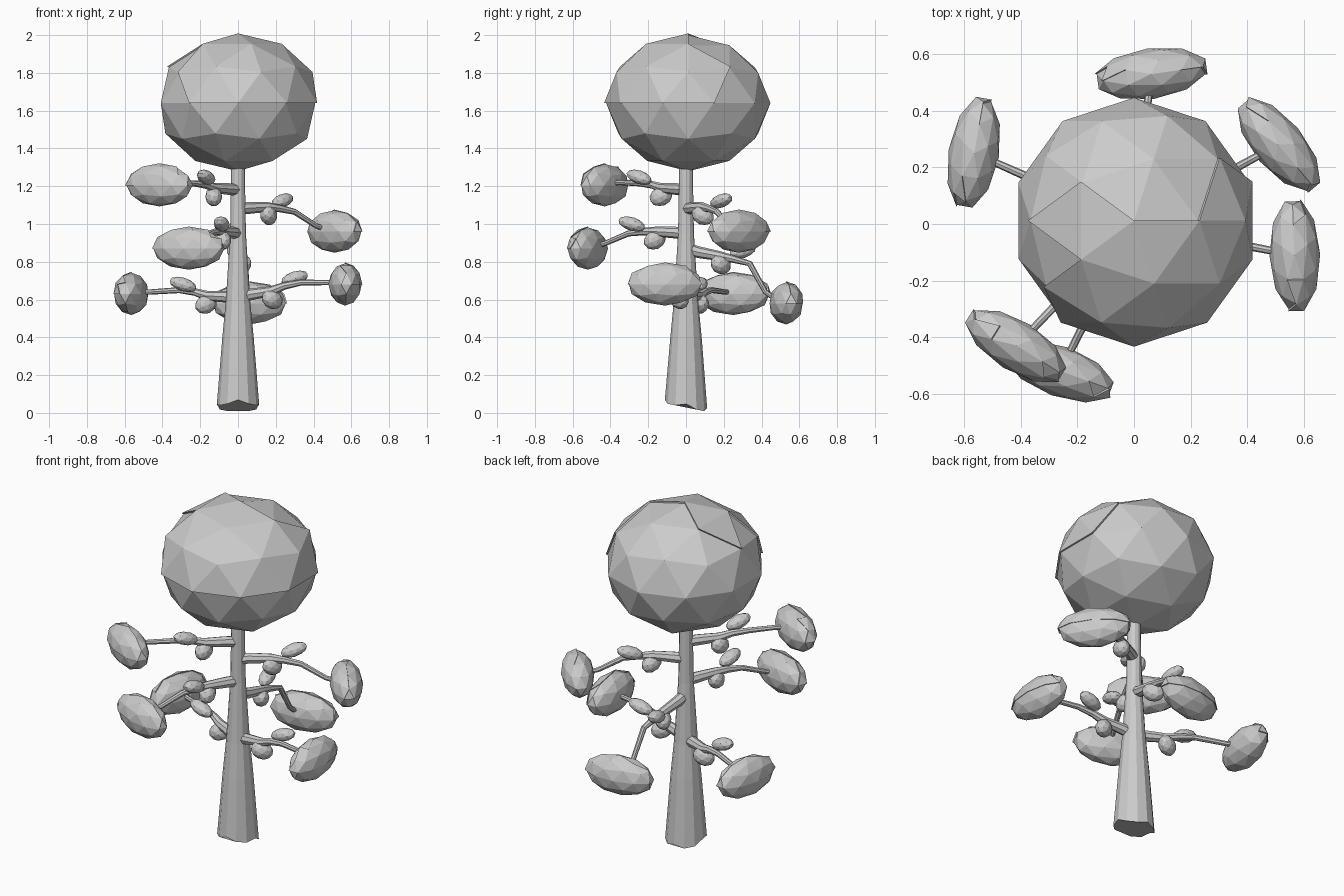
import bpy, bmesh, math
from mathutils import Vector, Matrix

if "Cube" in bpy.data.objects:
    bpy.data.objects.remove(bpy.data.objects["Cube"])


def finish(bm, name):
    bmesh.ops.recalc_face_normals(bm, faces=bm.faces[:])
    me = bpy.data.meshes.new(name)
    bm.to_mesh(me)
    bm.free()
    ob = bpy.data.objects.new(name, me)
    bpy.context.collection.objects.link(ob)
    return ob


# low-poly ellipsoid; faces accepted by "raised" become a slightly lifted shell
def clump(name, loc, size, yaw=0.0, pitch=0.0, raised=None, lift=0.03):
    bm = bmesh.new()
    bmesh.ops.create_icosphere(bm, subdivisions=2, radius=1)
    rot = Matrix.Rotation(yaw, 4, 'Z') @ Matrix.Rotation(pitch, 4, 'Y')
    if raised:
        faces = [f for f in bm.faces if raised(rot @ f.calc_center_median())]
        res = bmesh.ops.extrude_face_region(bm, geom=faces)
        for v in res['geom']:
            if isinstance(v, bmesh.types.BMVert):
                v.co *= 1 + lift
        bmesh.ops.delete(bm, geom=[f for f in faces if f.is_valid], context='FACES')
    m = Matrix.Translation(loc) @ rot @ Matrix.Diagonal((*size, 1))
    bm.transform(m)
    return finish(bm, name)


# tapered tube through a list of points
def tube(name, pts, radii, sides):
    bm = bmesh.new()
    pts = [Vector(p) for p in pts]
    rings = []
    for i, (p, r) in enumerate(zip(pts, radii)):
        t = (pts[min(i + 1, len(pts) - 1)] - pts[max(i - 1, 0)]).normalized()
        q = t.to_track_quat('Z', 'Y')
        rings.append([bm.verts.new(p + q @ Vector((r * math.cos(a), r * math.sin(a), 0)))
                      for a in (2 * math.pi * k / sides for k in range(sides))])
    for a, b in zip(rings, rings[1:]):
        for k in range(sides):
            j = (k + 1) % sides
            bm.faces.new((a[k], a[j], b[j], b[k]))
    bm.faces.new(rings[0][::-1])
    bm.faces.new(rings[-1])
    return finish(bm, name)


# trunk with an uneven foot
trunk = tube('trunk', [(0, 0, z) for z in (0.04, 0.4, 0.6, 0.95, 1.4)],
             (0.112, 0.083, 0.064, 0.042, 0.034), 12)
for k, v in enumerate(trunk.data.vertices[:12]):
    v.co.z = max(0.0, 0.035 - 0.2 * v.co.y + (0.012 if k % 3 == 0 else -0.006))

# crown with a raised shell on its upper front right
clump('crown', (0, 0.012, 1.64), (0.43, 0.435, 0.36),
      raised=lambda c: c.z > 0.02 and c.y < 0.05 and c.x > -0.6 or
      (c.x > 0.5 and c.z > 0.25 and c.y < 0.4), lift=0.025)

# branches: big clump centre, its yaw in degrees, heights along the branch
branches = [
    ((-0.415, -0.43, 1.205), -32, (1.18, 1.19, 1.215, 1.22)),
    ((0.51, 0.28, 0.96), -50, (1.08, 1.09, 1.065, 0.99)),
    ((-0.26, -0.52, 0.87), -20, (0.95, 0.96, 0.95, 0.90)),
    ((-0.565, 0.25, 0.63), 80, (0.61, 0.62, 0.65, 0.64)),
    ((0.567, -0.11, 0.68), 92, (0.61, 0.645, 0.69, 0.69)),
    ((0.06, 0.53, 0.58), 8, (0.87, 0.83, 0.79, 0.64)),
]
for n, (c, yaw, zs) in enumerate(branches):
    ang = math.atan2(c[1], c[0])
    dist = math.hypot(c[0], c[1])

    def at(r, z, turn=0.0):
        return Vector((r * math.cos(ang + turn), r * math.sin(ang + turn), z))

    out = at(1, 0)
    tube(f'branch_{n}', [at(0.0, zs[0]), at(0.07, (zs[0] + zs[1]) / 2), at(0.18, zs[1]),
                         at(0.25, (zs[1] + zs[2]) / 2 + 0.005), at(0.34, zs[2]),
                         at(dist - 0.11, zs[3]), at(dist - 0.04, c[2] + 0.01)],
         (0.032, 0.031, 0.026, 0.02, 0.016, 0.014, 0.013), 8)
    # big end clump with a lid over its outer upper half
    clump(f'leaf_clump_{n}', c, (0.2, 0.088, 0.112), math.radians(yaw),
          raised=lambda p: p.z > 0.05 and p.dot(out) > 0.1, lift=0.04)
    # small leaves above and below the branch
    mid = (zs[1] + zs[2]) / 2
    clump(f'upper_leaf_{n}', at(0.3, mid + 0.045, 0.17), (0.075, 0.042, 0.036),
          ang + 0.3, -0.3)
    clump(f'lower_leaf_{n}', at(0.185, zs[1] - 0.045), (0.062, 0.045, 0.05),
          ang + 0.8, 0.4)
